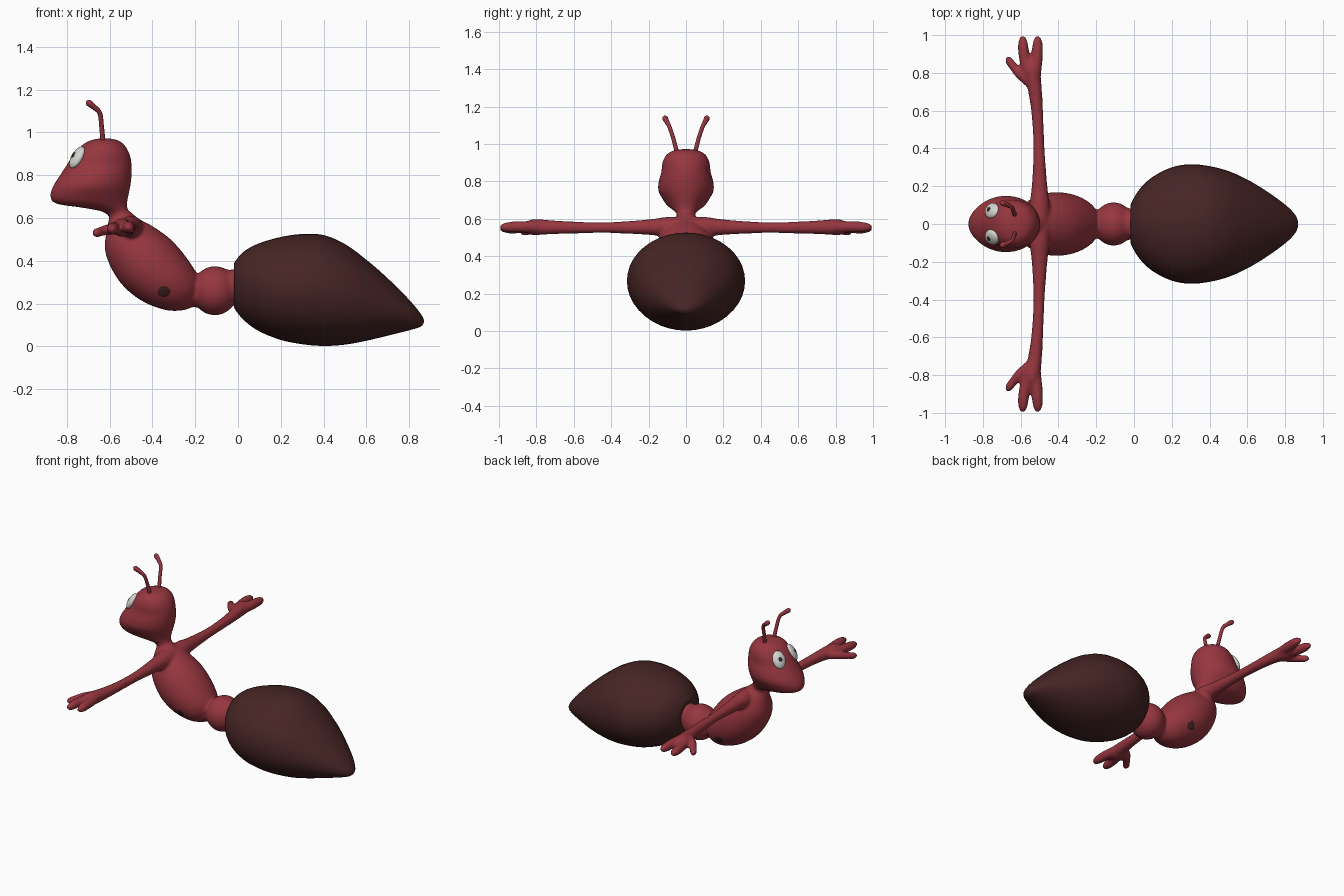
import bpy, bmesh, math
from mathutils import Vector, Matrix


def material(name, rgb):
    m = bpy.data.materials.new(name)
    m.diffuse_color = (*rgb, 1)
    return m


RED = material("ant_red", (0.31, 0.037, 0.050))
BROWN = material("dark_brown", (0.062, 0.018, 0.018))
WHITE = material("eye_white", (0.66, 0.66, 0.63))
BLACK = material("pupil_dark", (0.03, 0.02, 0.02))


def resample(rows, n=5):
    """Catmull-Rom interpolation through tuples of numbers."""
    out = []
    for i in range(len(rows) - 1):
        p0, p1, p2, p3 = (rows[max(0, min(len(rows) - 1, i + k))] for k in (-1, 0, 1, 2))
        for j in range(n):
            t = j / n
            out.append(tuple(0.5 * (2 * b + (c - a) * t + (2 * a - 5 * b + 4 * c - d) * t * t
                                    + (3 * b - a - 3 * c + d) * t ** 3)
                             for a, b, c, d in zip(p0, p1, p2, p3)))
    return out + [tuple(rows[-1])]


def skin(bm, rings):
    loops = [[bm.verts.new(p) for p in ring] for ring in rings]
    faces = [bm.faces.new(loops[0]), bm.faces.new(loops[-1])]
    for a, b in zip(loops, loops[1:]):
        for i in range(len(a)):
            j = (i + 1) % len(a)
            faces.append(bm.faces.new((a[i], a[j], b[j], b[i])))
    bmesh.ops.recalc_face_normals(bm, faces=faces)


def loft(bm, rows, sides=40):
    """Each row: two outline points in the xz plane and a half width in y."""
    rings = []
    for x0, z0, x1, z1, w in resample(rows):
        c = Vector(((x0 + x1) / 2, 0, (z0 + z1) / 2))
        h = Vector(((x1 - x0) / 2, 0, (z1 - z0) / 2))
        angles = [2 * math.pi * k / sides for k in range(sides)]
        rings.append([c + h * math.cos(a) + Vector((0, w * math.sin(a), 0)) for a in angles])
    skin(bm, rings)


def tube(bm, rows, sides=16):
    """Each row: x, y, z, radius."""
    pts = resample(rows)
    rings = []
    for i, p in enumerate(pts):
        d = Vector(pts[min(i + 1, len(pts) - 1)][:3]) - Vector(pts[max(i - 1, 0)][:3])
        d.normalize()
        u = d.cross(Vector((1, 0.02, 0))).normalized()
        v = d.cross(u)
        rings.append([Vector(p[:3]) + p[3] * (u * math.cos(2 * math.pi * k / sides)
                                              + v * math.sin(2 * math.pi * k / sides))
                      for k in range(sides)])
    skin(bm, rings)


def finish(name, bm, mat):
    me = bpy.data.meshes.new(name)
    bm.to_mesh(me)
    bm.free()
    me.materials.append(mat)
    for p in me.polygons:
        p.use_smooth = True
    ob = bpy.data.objects.new(name, me)
    bpy.context.collection.objects.link(ob)
    return ob


def button(name, centre, normal, size, mat, segments=24):
    """Flattened ball lying on a surface, long axis uphill."""
    n = Vector(normal).normalized()
    side = Vector((0, 0, 1)).cross(n).normalized()
    rot = Matrix((side, n.cross(side), n)).transposed().to_4x4()
    bm = bmesh.new()
    bmesh.ops.create_uvsphere(bm, u_segments=segments, v_segments=12, radius=1)
    bm.transform(Matrix.Translation(centre) @ rot @ Matrix.Diagonal((*size, 1)))
    return finish(name, bm, mat)


# abdomen
bm = bmesh.new()
loft(bm, [(-0.018, 0.20, -0.018, 0.37, 0.08), (-0.015, 0.175, -0.015, 0.395, 0.11),
          (0.03, 0.12, 0.03, 0.445, 0.185), (0.10, 0.07, 0.10, 0.482, 0.25),
          (0.20, 0.03, 0.20, 0.511, 0.30), (0.30, 0.01, 0.30, 0.525, 0.316),
          (0.40, 0.002, 0.40, 0.52, 0.306), (0.50, 0.008, 0.50, 0.478, 0.28),
          (0.60, 0.026, 0.60, 0.405, 0.235), (0.70, 0.05, 0.70, 0.318, 0.175),
          (0.80, 0.075, 0.80, 0.218, 0.103), (0.85, 0.09, 0.85, 0.158, 0.053),
          (0.866, 0.105, 0.866, 0.132, 0.022), (0.869, 0.115, 0.869, 0.122, 0.005)])
finish("abdomen", bm, BROWN)

# body: thorax, waist, head and arms fused into one smooth skin
bm = bmesh.new()
loft(bm, [(-0.60, 0.61, -0.50, 0.63, 0.045), (-0.615, 0.54, -0.47, 0.60, 0.085),
          (-0.622, 0.45, -0.40, 0.562, 0.135), (-0.59, 0.36, -0.32, 0.505, 0.162),
          (-0.53, 0.275, -0.26, 0.44, 0.168), (-0.44, 0.207, -0.21, 0.37, 0.152),
          (-0.33, 0.168, -0.183, 0.32, 0.115), (-0.24, 0.172, -0.178, 0.27, 0.06),
          (-0.20, 0.20, -0.18, 0.24, 0.02)])
# waist
bmesh.ops.create_uvsphere(bm, u_segments=32, v_segments=20, radius=1,
                          matrix=Matrix.Translation((-0.108, 0, 0.26))
                          @ Matrix.Diagonal((0.108, 0.115, 0.115, 1)))
tube(bm, [(-0.22, 0, 0.25, 0.07), (-0.10, 0, 0.27, 0.08), (0.02, 0, 0.28, 0.085)])
# head and neck
loft(bm, [(-0.59, 0.56, -0.48, 0.56, 0.05), (-0.60, 0.60, -0.50, 0.60, 0.045),
          (-0.635, 0.63, -0.512, 0.63, 0.052), (-0.74, 0.65, -0.518, 0.65, 0.075),
          (-0.85, 0.667, -0.518, 0.672, 0.10), (-0.878, 0.70, -0.513, 0.70, 0.122),
          (-0.864, 0.75, -0.503, 0.75, 0.148), (-0.832, 0.80, -0.497, 0.80, 0.146),
          (-0.80, 0.85, -0.497, 0.85, 0.132), (-0.767, 0.90, -0.507, 0.90, 0.126),
          (-0.73, 0.94, -0.53, 0.94, 0.107), (-0.69, 0.963, -0.56, 0.963, 0.072),
          (-0.65, 0.972, -0.60, 0.972, 0.025)])
for s in (1, -1):
    limbs = (
        # arm
        [(-0.50, 0, 0.555, 0.056), (-0.50, 0.10, 0.557, 0.054), (-0.50, 0.20, 0.555, 0.042),
         (-0.503, 0.40, 0.553, 0.030), (-0.513, 0.60, 0.553, 0.032),
         (-0.53, 0.75, 0.555, 0.040), (-0.545, 0.82, 0.555, 0.043), (-0.548, 0.87, 0.555, 0.022)],
        # fingers
        [(-0.525, 0.76, 0.557, 0.030), (-0.514, 0.88, 0.557, 0.031),
         (-0.510, 0.96, 0.555, 0.026), (-0.510, 0.998, 0.553, 0.010)],
        [(-0.55, 0.76, 0.553, 0.030), (-0.58, 0.88, 0.552, 0.030),
         (-0.588, 0.96, 0.548, 0.026), (-0.590, 0.998, 0.546, 0.010)],
        # thumb
        [(-0.55, 0.75, 0.552, 0.030), (-0.60, 0.79, 0.547, 0.027), (-0.64, 0.835, 0.537, 0.023),
         (-0.665, 0.87, 0.53, 0.021), (-0.677, 0.884, 0.528, 0.008)])
    for limb in limbs:
        tube(bm, [(x, s * y, z, r) for x, y, z, r in limb])
body = finish("body", bm, RED)
remesh = body.modifiers.new("fuse", 'REMESH')
remesh.mode = 'VOXEL'
remesh.voxel_size = 0.009
remesh.use_smooth_shade = True
soften = body.modifiers.new("soften", 'SMOOTH')
soften.factor = 0.5
soften.iterations = 8

bpy.context.view_layer.update()
skin_body = body.evaluated_get(bpy.context.evaluated_depsgraph_get())

for s, tag in ((1, "left"), (-1, "right")):
    # antennae
    bm = bmesh.new()
    tube(bm, [(-0.630, s * 0.045, 0.94, 0.012), (-0.638, s * 0.068, 1.03, 0.011),
              (-0.646, s * 0.088, 1.09, 0.011), (-0.672, s * 0.102, 1.118, 0.013),
              (-0.698, s * 0.112, 1.138, 0.015), (-0.709, s * 0.115, 1.144, 0.005)], 12)
    finish(tag + "_antenna", bm, RED)
    # eyes and pupils
    n = Vector((-0.76, s * 0.38, 0.50)).normalized()
    c = Vector((-0.752, s * 0.070, 0.883))
    button(tag + "_eye", c, n, (0.043, 0.058, 0.024), WHITE)
    button(tag + "_pupil", c + n * 0.022, n, (0.013, 0.016, 0.004), BLACK)
    # dark leg sockets on the thorax
    hit, loc, nor, _ = skin_body.ray_cast(Vector((-0.345, s * 0.5, 0.255)), Vector((0, -s, 0)))
    if hit:
        button(tag + "_leg_socket", loc, nor, (0.029, 0.029, 0.0045), BROWN, 8)
